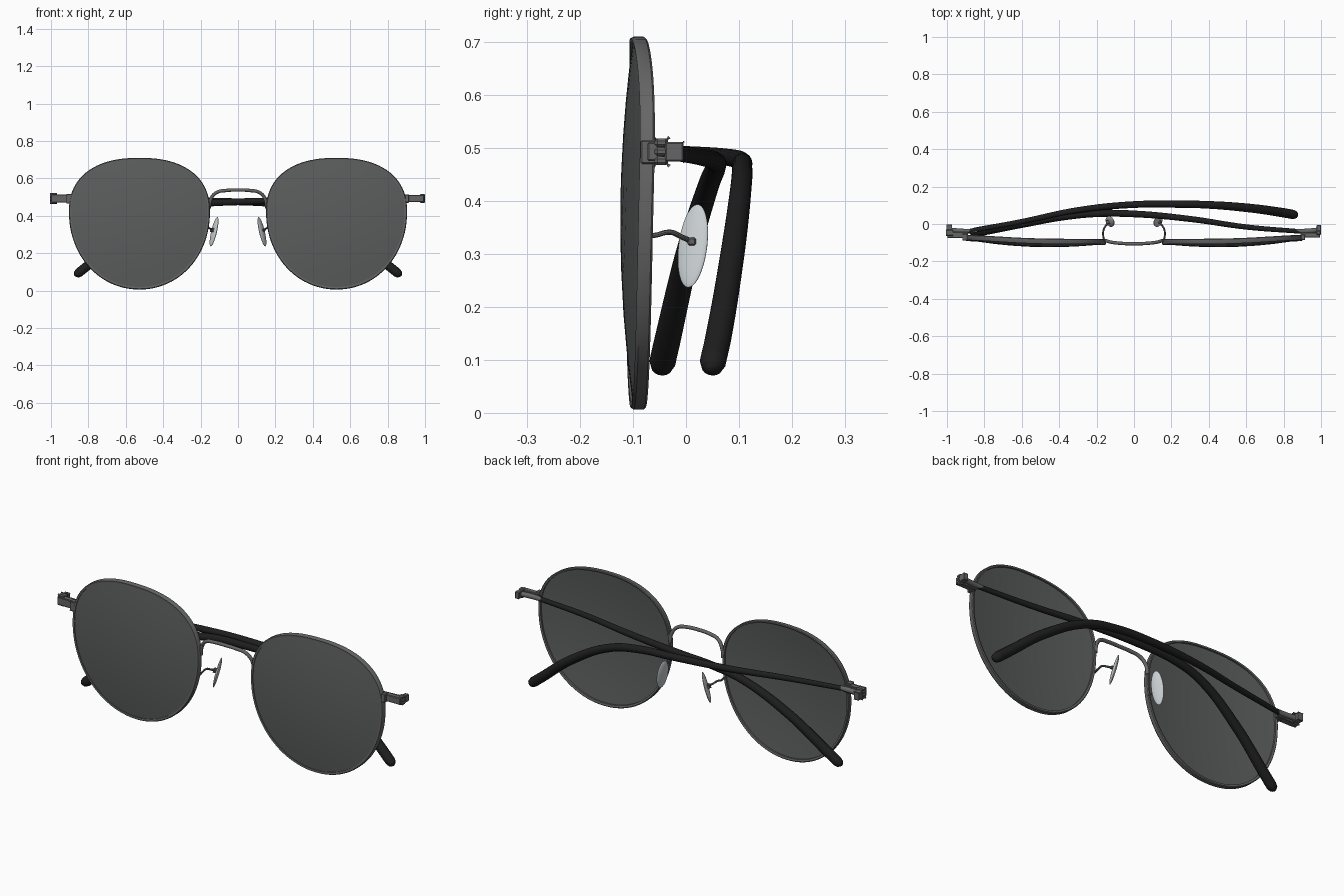
import bpy, bmesh, math
from mathutils import Vector

cube = bpy.data.objects.get("Cube")
if cube:
    bpy.data.objects.remove(cube, do_unlink=True)


def material(name, color, rough=0.5):
    m = bpy.data.materials.new(name)
    m.use_nodes = True
    m.diffuse_color = (*color, 1)
    bsdf = m.node_tree.nodes["Principled BSDF"]
    bsdf.inputs["Base Color"].default_value = (*color, 1)
    bsdf.inputs["Roughness"].default_value = rough
    return m


LENS = material("smoked lens grey", (0.105, 0.112, 0.11))
METAL = material("gunmetal grey", (0.13, 0.13, 0.13))
BLACK = material("temple black", (0.013, 0.013, 0.013))
PAD = material("clear pad grey", (0.58, 0.62, 0.64))


def smooth(obj, mat):
    obj.data.materials.clear()
    obj.data.materials.append(mat)
    bpy.ops.object.select_all(action="DESELECT")
    obj.select_set(True)
    bpy.context.view_layer.objects.active = obj
    bpy.ops.object.shade_smooth_by_angle(angle=math.radians(35))
    return obj


def from_bmesh(name, bm, mat):
    bmesh.ops.recalc_face_normals(bm, faces=bm.faces)
    mesh = bpy.data.meshes.new(name)
    bm.to_mesh(mesh)
    bm.free()
    obj = bpy.data.objects.new(name, mesh)
    bpy.context.collection.objects.link(obj)
    return smooth(obj, mat)


def tube(name, points, mat, side=1, res=5):
    """Round tube through (x, y, z, radius) points."""
    cu = bpy.data.curves.new(name, "CURVE")
    cu.dimensions = "3D"
    cu.bevel_depth = 1
    cu.bevel_resolution = res
    cu.resolution_u = 8
    cu.use_fill_caps = True
    sp = cu.splines.new("BEZIER")
    sp.bezier_points.add(len(points) - 1)
    for bp, (x, y, z, r) in zip(sp.bezier_points, points):
        bp.co = (x * side, y, z)
        bp.radius = r
        bp.handle_left_type = bp.handle_right_type = "AUTO"
    obj = bpy.data.objects.new(name, cu)
    bpy.context.collection.objects.link(obj)
    bpy.ops.object.select_all(action="DESELECT")
    obj.select_set(True)
    bpy.context.view_layer.objects.active = obj
    bpy.ops.object.convert(target="MESH")
    return smooth(bpy.context.view_layer.objects.active, mat)


def box(name, lo, hi, mat, side=1, bevel=0.003):
    lo, hi = Vector(lo), Vector(hi)
    bm = bmesh.new()
    bmesh.ops.create_cube(bm, size=1)
    for v in bm.verts:
        v.co = (lo + hi) / 2 + v.co * (hi - lo)
        v.co.x *= side
    bmesh.ops.bevel(bm, geom=bm.edges[:], offset=bevel, segments=1, affect="EDGES")
    return from_bmesh(name, bm, mat)


# Lens outline and the domed surface it lies on
CX, CZ, HALF_W, UP, DOWN, N = 0.527, 0.42, 0.377, 0.29, 0.414, 96


def outline(t, k):
    c, s = math.cos(t), math.sin(t)
    e = 2 / 2.35 if s > 0 else 2 / 2.05
    x = math.copysign(abs(c) ** e, c) * HALF_W
    z = math.copysign(abs(s) ** e, s) * (UP if s > 0 else DOWN)
    return CX + x * k, CZ + z * k


def dome(x, z):
    return -0.124 + 0.2 * ((x - 0.45) ** 2 + (z - 0.36) ** 2)


def ring(bm, k, dy, side):
    verts = []
    for i in range(N):
        x, z = outline(2 * math.pi * i / N, k)
        verts.append(bm.verts.new((x * side, dome(x, z) + dy, z)))
    return verts


def bridge_rings(bm, a, b):
    for i in range(N):
        j = (i + 1) % N
        bm.faces.new((a[i], a[j], b[j], b[i]))


def make_lens(name, side):
    bm = bmesh.new()
    edges = []
    for dy in (0, 0.012):
        prev = None
        for k in (0.975, 0.8, 0.6, 0.4, 0.2):
            cur = ring(bm, k, dy, side)
            if prev:
                bridge_rings(bm, prev, cur)
            else:
                edges.append(cur)
            prev = cur
        tip = bm.verts.new((CX * side, dome(CX, CZ) + dy, CZ))
        for i in range(N):
            bm.faces.new((prev[i], prev[(i + 1) % N], tip))
    bridge_rings(bm, *edges)
    return from_bmesh(name, bm, LENS)


def make_rim(name, side):
    bm = bmesh.new()
    section = [(0.966, -0.004), (0.99, -0.006), (1, -0.001),
               (1, 0.018), (0.99, 0.022), (0.966, 0.021)]
    rings = [ring(bm, k, dy, side) for k, dy in section]
    for a, b in zip(rings, rings[1:] + rings[:1]):
        bridge_rings(bm, a, b)
    return from_bmesh(name, bm, METAL)


for side, label in ((1, "left"), (-1, "right")):
    make_lens(label + "_lens", side)
    make_rim(label + "_rim", side)

    # End piece and hinge
    box(label + "_end_piece", (0.89, -0.073, 0.475), (0.995, -0.045, 0.511), METAL, side)
    box(label + "_rim_mount", (0.893, -0.086, 0.47), (0.915, -0.055, 0.515), METAL, side)
    box(label + "_hinge_plate", (0.976, -0.04, 0.474), (1, -0.005, 0.511), METAL, side)
    for z in (0.468, 0.485, 0.502):
        box(label + "_hinge_knuckle", (0.974, -0.059, z), (1, -0.034, z + 0.016), METAL, side, 0.005)
    tube(label + "_temple_root", [(0.985, -0.032, 0.493, 0.013), (0.92, -0.038, 0.493, 0.013),
                                  (0.84, -0.036, 0.492, 0.01)], METAL, side)

    # Nose pad on its wire arm
    bm = bmesh.new()
    bmesh.ops.create_uvsphere(bm, u_segments=32, v_segments=20, radius=1)
    pad = from_bmesh(label + "_nose_pad", bm, PAD)
    pad.scale = (0.009, 0.03, 0.081)
    pad.rotation_euler = (0, -0.25 * side, -0.46 * side)
    pad.location = (0.128 * side, 0.013, 0.315)
    tube(label + "_pad_arm", [(0.158, -0.09, 0.335, 0.005), (0.165, -0.06, 0.335, 0.005),
                              (0.162, -0.03, 0.341, 0.005), (0.15, -0.008, 0.332, 0.005),
                              (0.134, 0.01, 0.324, 0.005)], METAL, side, 3)
    box(label + "_pad_mount", (0.13, 0.003, 0.316), (0.146, 0.019, 0.331), METAL, side)

# Arched bridge
arch = [(0.153, -0.088, 0.44, 0.008), (0.147, -0.09, 0.485, 0.009),
        (0.118, -0.098, 0.523, 0.009), (0.06, -0.104, 0.536, 0.009)]
tube("bridge", arch + [(0, -0.106, 0.538, 0.009)]
     + [(-x, y, z, r) for x, y, z, r in reversed(arch)], METAL)

# Folded temples: x runs from the hinge across to the far tip
SPINE = [(-0.89, 0.492, 0.012), (-0.6, 0.489, 0.014), (-0.3, 0.483, 0.016),
         (0, 0.475, 0.018), (0.2, 0.463, 0.019), (0.36, 0.428, 0.02),
         (0.6, 0.296, 0.023), (0.8, 0.137, 0.025), (0.85, 0.097, 0.025),
         (0.864, 0.086, 0.02), (0.871, 0.08, 0.01), (0.873, 0.078, 0.001)]
OUTER_Y = [-0.04, 0.013, 0.074, 0.104, 0.106, 0.104, 0.087, 0.06, 0.051, 0.049, 0.048, 0.048]
INNER_Y = [-0.04, -0.016, 0.027, 0.054, 0.056, 0.042, 0.002, -0.035, -0.044, -0.046, -0.047, -0.047]
for name, ys, side in (("right_temple", OUTER_Y, 1), ("left_temple", INNER_Y, -1)):
    tube(name, [(x, y, z, r) for (x, z, r), y in zip(SPINE, ys)], BLACK, side, 6)
